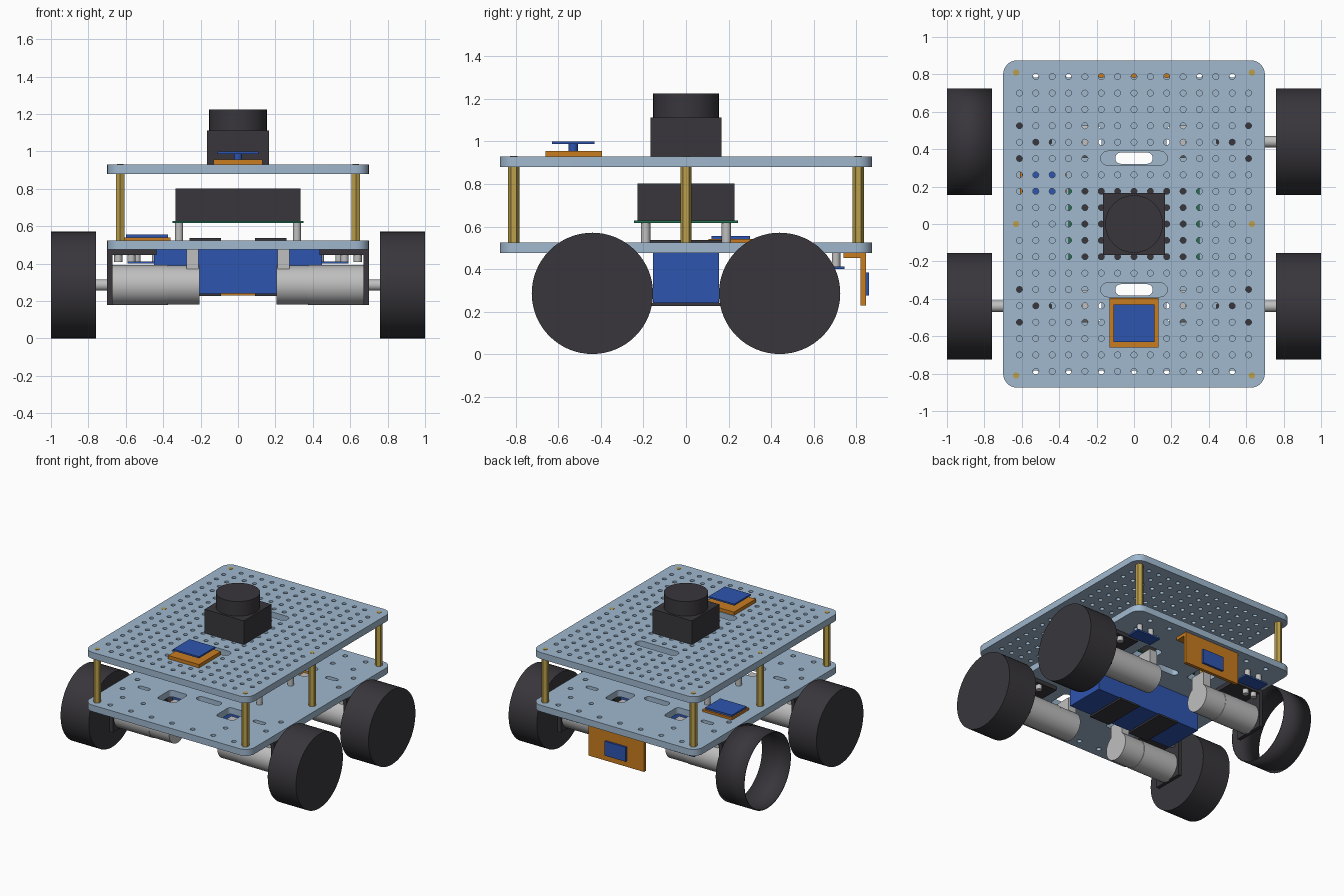
import bpy, bmesh, math
from mathutils import Matrix

cube = bpy.data.objects.get("Cube")
if cube:
    bpy.data.objects.remove(cube, do_unlink=True)
parts = []


def material(name, rgb):
    m = bpy.data.materials.new(name)
    m.use_nodes = True
    m.diffuse_color = (*rgb, 1)
    m.node_tree.nodes["Principled BSDF"].inputs["Base Color"].default_value = (*rgb, 1)
    return m


plate_blue = material("pale blue plate", (0.35, 0.48, 0.62))
black = material("charcoal", (0.04, 0.037, 0.044))
blue = material("deep blue", (0.027, 0.09, 0.43))
orange = material("orange board", (0.58, 0.2, 0.014))
brass = material("brass", (0.5, 0.35, 0.07))
grey = material("light grey metal", (0.52, 0.52, 0.52))
green = material("green board", (0.015, 0.16, 0.08))


def add_object(name, mesh, mat):
    mesh.materials.clear()
    mesh.materials.append(mat)
    ob = bpy.data.objects.new(name, mesh)
    bpy.context.collection.objects.link(ob)
    parts.append(ob)
    return ob


def from_bmesh(name, bm, mat):
    mesh = bpy.data.meshes.new(name)
    bm.to_mesh(mesh)
    bm.free()
    return add_object(name, mesh, mat)


def box(name, x, y, z, mat):
    """Box from (low, high) ranges."""
    bm = bmesh.new()
    size = [r[1] - r[0] for r in (x, y, z)]
    mid = [(r[0] + r[1]) / 2 for r in (x, y, z)]
    bmesh.ops.create_cube(bm, size=1, matrix=Matrix.Translation(mid) @ Matrix.Diagonal((*size, 1)))
    return from_bmesh(name, bm, mat)


def cylinder(name, centre, radius, length, mat, axis="Z", sides=48, capped=True):
    bm = bmesh.new()
    turn = Matrix.Rotation(math.pi / 2, 4, "Y") if axis == "X" else Matrix()
    bmesh.ops.create_cone(bm, cap_ends=capped, segments=sides, radius1=radius, radius2=radius,
                          depth=length, matrix=Matrix.Translation(centre) @ turn)
    return from_bmesh(name, bm, mat)


def rounded(cx, cy, hx, hy, r, steps=5):
    """Outline of a rounded rectangle; a circle when r equals both half sizes."""
    pts = []
    for q, (sx, sy) in enumerate(((1, 1), (-1, 1), (-1, -1), (1, -1))):
        for i in range(steps + 1):
            a = math.pi / 2 * (q + i / steps)
            p = (cx + sx * (hx - r) + r * math.cos(a), cy + sy * (hy - r) + r * math.sin(a))
            if not pts or math.dist(p, pts[-1]) > 1e-5:
                pts.append(p)
    if math.dist(pts[0], pts[-1]) < 1e-5:
        pts.pop()
    return pts


def circle(x, y, r):
    return rounded(x, y, r, r, r, 3)


def plate(name, outlines, z, thick):
    """Filled curve: the first outline is the rim, the others are holes."""
    cu = bpy.data.curves.new(name, "CURVE")
    cu.dimensions = "2D"
    cu.fill_mode = "BOTH"
    cu.extrude = thick / 2
    for pts in outlines:
        s = cu.splines.new("POLY")
        s.points.add(len(pts) - 1)
        for p, (x, y) in zip(s.points, pts):
            p.co = (x, y, 0, 1)
        s.use_cyclic_u = True
    tmp = bpy.data.objects.new(name + " curve", cu)
    bpy.context.collection.objects.link(tmp)
    bpy.context.view_layer.update()
    mesh = bpy.data.meshes.new_from_object(tmp.evaluated_get(bpy.context.evaluated_depsgraph_get()))
    bpy.data.objects.remove(tmp, do_unlink=True)
    bm = bmesh.new()
    bm.from_mesh(mesh)
    bmesh.ops.remove_doubles(bm, verts=bm.verts, dist=1e-4)
    bmesh.ops.recalc_face_normals(bm, faces=bm.faces)
    bmesh.ops.translate(bm, verts=bm.verts, vec=(0, 0, z))
    bm.to_mesh(mesh)
    bm.free()
    add_object(name, mesh, plate_blue)


rim = rounded(0, 0, 0.7, 0.875, 0.075, 6)
corners = [(sx, sy) for sx in (-1, 1) for sy in (-1, 1)]

# Perforated upper deck with two slots
pitch = 0.0875
upper = [rim] + [rounded(0, sy * 0.352, 0.178, 0.037, 0.036) for sy in (-1, 1)]
for i in range(-7, 8):
    for j in range(-9, 10):
        in_slot = abs(j) == 4 and abs(i) <= 2
        at_post = abs(i) == 7 and abs(j) in (0, 9)
        if not in_slot and not at_post:
            upper.append(circle(i * pitch, j * pitch, 0.016))
plate("upper_deck", upper, 0.905, 0.05)

# Lower deck with motor windows, bracket slots and edge holes
lower = [rim]
for sx, sy in corners:
    lower.append(rounded(sx * 0.25, sy * 0.44, 0.075, 0.085, 0.025))
    lower.append(rounded(sx * 0.49, sy * 0.44, 0.05, 0.018, 0.017))
    for y in (0.35, 0.53):
        lower.append(circle(sx * 0.61, sy * y, 0.018))
    for x in (0.35, 0.525):
        lower.append(circle(sx * x, sy * 0.65, 0.018))
for sy in (-1, 1):
    for i in range(-3, 4):
        lower.append(circle(i * 0.175, sy * 0.8, 0.018))
    lower.append(rounded(0, sy * 0.352, 0.1, 0.03, 0.029))
plate("lower_deck", lower, 0.5, 0.05)

# Brass standoffs between the decks
for sx in (-1, 1):
    for y in (-0.81, 0, 0.81):
        cylinder("standoff", (sx * 0.63, y, 0.7), 0.027, 0.36, brass, sides=6)
        cylinder("standoff_screw", (sx * 0.63, y, 0.906), 0.017, 0.052, brass, sides=16)

# Wheels, motors and brackets
for sx, sy in corners:
    y = sy * 0.44
    hollow = sx < 0 < sy
    wheel = cylinder("wheel", (sx * 0.88, y, 0.286), 0.285, 0.24, black, "X", 64, not hollow)
    if hollow:
        shell = wheel.modifiers.new("wall", "SOLIDIFY")
        shell.thickness = 0.008
    else:
        cylinder("axle", (sx * 0.73, y, 0.286), 0.03, 0.08, grey, "X", 24)
    cylinder("motor", (sx * 0.3, y, 0.286), 0.104, 0.19, grey, "X")
    cylinder("gearbox", (sx * 0.525, y, 0.286), 0.107, 0.3, grey, "X")
    box("motor_terminal", sorted((sx * 0.21, sx * 0.275)), (y - 0.06, y + 0.06), (0.37, 0.475), grey)
    box("bracket_wall", sorted((sx * 0.672, sx * 0.7)), (y - 0.12, y + 0.12), (0.18, 0.475), black)
    box("bracket_flange", sorted((sx * 0.435, sx * 0.7)), (y - 0.12, y + 0.12), (0.445, 0.475), black)
    for x in (0.57, 0.64):
        for dy in (-0.09, 0.09):
            cylinder("bracket_screw", (sx * x, y + dy, 0.43), 0.022, 0.04, grey, sides=12)

# Battery with holding pads
box("battery", (-0.45, 0.45), (-0.155, 0.155), (0.24, 0.475), blue)
for sx in (-1, 1):
    pad = sorted((sx * 0.09, sx * 0.26))
    box("strap_bottom", pad, (-0.165, 0.165), (0.226, 0.24), black)
    box("strap_top", pad, (-0.19, 0.19), (0.525, 0.537), black)

# Computer on posts
box("computer_board", (-0.35, 0.35), (-0.245, 0.245), (0.617, 0.628), green)
box("computer_case", (-0.333, 0.333), (-0.228, 0.228), (0.628, 0.803), black)
for sx, sy in corners:
    cylinder("computer_post", (sx * 0.315, sy * 0.19, 0.571), 0.022, 0.092, grey, sides=16)

# Small sensor on the lower deck
box("deck_sensor_board", (-0.61, -0.36), (0.105, 0.315), (0.525, 0.541), orange)
box("deck_sensor_cover", (-0.6, -0.375), (0.12, 0.3), (0.541, 0.555), blue)

# Rear sensors hung below the lower deck
for sx in (-1, 1):
    box("rear_sensor", sorted((sx * 0.39, sx * 0.59)), (0.64, 0.745), (0.4, 0.412), blue)
    for x in (0.44, 0.54):
        cylinder("rear_sensor_post", (sx * x, 0.705, 0.443), 0.02, 0.064, grey, sides=16)

# Rear angled board with chip
box("rear_board", (-0.235, 0.235), (0.82, 0.845), (0.23, 0.475), orange)
box("rear_board_flange", (-0.235, 0.235), (0.74, 0.82), (0.452, 0.475), orange)
box("rear_chip", (-0.09, 0.09), (0.845, 0.86), (0.275, 0.385), blue)

# Scanner on the upper deck
box("scanner_base", (-0.167, 0.167), (-0.167, 0.167), (0.93, 1.113), black)
cylinder("scanner_head", (0, 0, 1.169), 0.154, 0.112, black)

# Antenna module at the front
box("antenna_board", (-0.131, 0.131), (-0.66, -0.395), (0.93, 0.956), orange)
cylinder("antenna_stem", (0, -0.53, 0.972), 0.022, 0.034, blue, sides=16)
box("antenna_patch", (-0.11, 0.11), (-0.63, -0.43), (0.987, 0.999), blue)

# Smooth the round sides, keep edges sharp
bpy.ops.object.select_all(action="DESELECT")
for ob in parts:
    ob.select_set(True)
bpy.context.view_layer.objects.active = parts[0]
bpy.ops.object.shade_smooth_by_angle(angle=math.radians(32))
